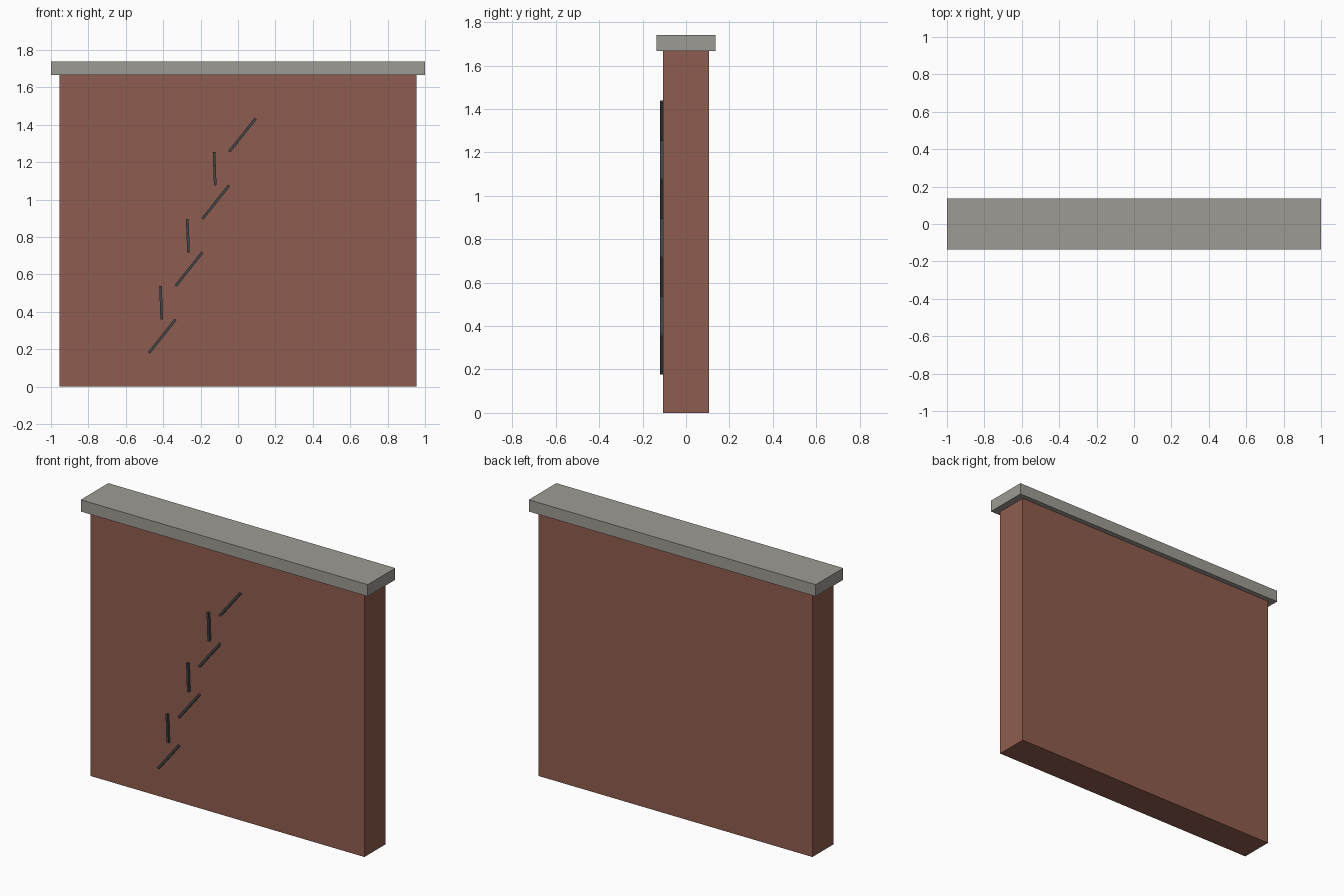
import bpy, math

if "Cube" in bpy.data.objects:
    bpy.data.objects.remove(bpy.data.objects["Cube"])


def material(name, color):
    m = bpy.data.materials.new(name)
    m.diffuse_color = (*color, 1.0)
    m.use_nodes = True
    m.node_tree.nodes["Principled BSDF"].inputs["Base Color"].default_value = m.diffuse_color
    return m


BRICK = material("brick_red", (0.275, 0.108, 0.077))
STONE = material("warm_grey_stone", (0.337, 0.330, 0.298))
CRACK = material("dark_slate", (0.050, 0.066, 0.072))


def box(name, center, size, mat, tilt=0.0):
    """Box with its size baked in; tilt turns it about the y axis, in degrees."""
    bpy.ops.mesh.primitive_cube_add(size=1, location=center)
    ob = bpy.context.object
    ob.name = name
    ob.scale = size
    ob.rotation_euler.y = math.radians(tilt)
    bpy.ops.object.transform_apply(location=False, rotation=False, scale=True)
    ob.data.materials.append(mat)
    return ob


# Wall slab and overhanging coping
box("wall", (0, 0, 0.833), (1.91, 0.21, 1.666), BRICK)
box("coping", (0, 0, 1.703), (2.0, 0.274, 0.074), STONE)

# Stepped crack: slanted and near-upright strips alternate up the front
STEP_X, STEP_Z = 0.143, 0.3585
for i in range(4):
    dx, dz = i * STEP_X, i * STEP_Z
    box(f"crack_slant_{i + 1}", (-0.405 + dx, -0.112, 0.270 + dz),
        (0.014, 0.016, 0.228), CRACK, 38.5)
    if i < 3:
        box(f"crack_upright_{i + 1}", (-0.411 + dx, -0.112, 0.449 + dz),
            (0.014, 0.016, 0.178), CRACK, -2)
